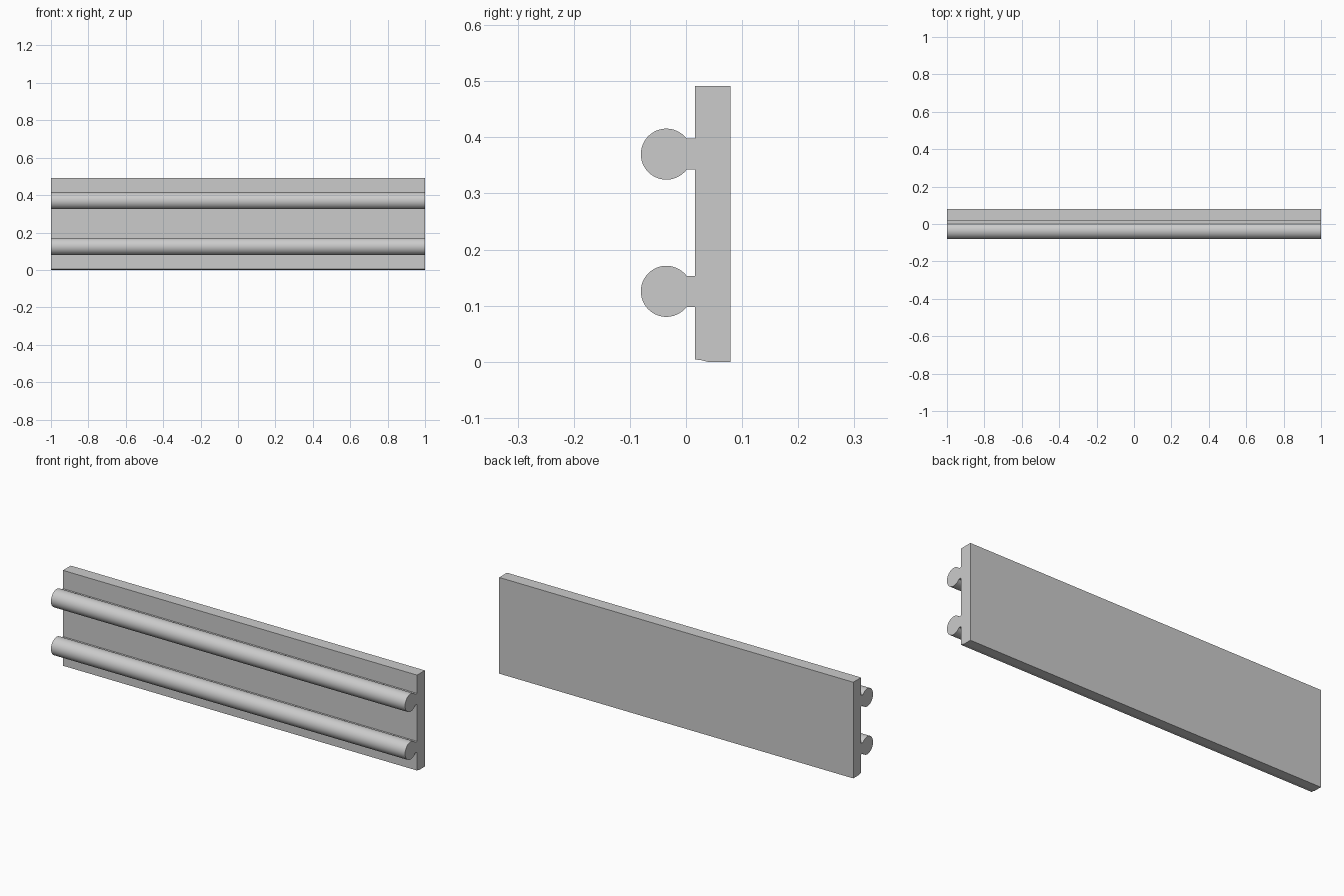
import bpy
import bmesh
import math

if "Cube" in bpy.data.objects:
    bpy.data.objects.remove(bpy.data.objects["Cube"], do_unlink=True)

HALF_LENGTH = 1.0
FRONT, BACK, TOP = 0.016, 0.079, 0.491
RAIL_Y, RAIL_RADIUS, NECK_HALF = -0.035, 0.0455, 0.0275
RAIL_HEIGHTS = (0.37, 0.1255)
ARC_STEPS = 40

# Plain grey finish
grey = bpy.data.materials.new("plain_grey")
grey.use_nodes = True
colour = (0.6, 0.6, 0.6, 1.0)
grey.diffuse_color = colour
grey.node_tree.nodes["Principled BSDF"].inputs["Base Color"].default_value = colour


def rail_outline(z):
    """Neck and round bead, traced from the upper neck edge to the lower one."""
    start = math.asin(NECK_HALF / RAIL_RADIUS)
    sweep = 2 * (math.pi - start)
    points = [(FRONT, z + NECK_HALF)]
    for i in range(ARC_STEPS + 1):
        a = start + sweep * i / ARC_STEPS
        points.append((RAIL_Y + RAIL_RADIUS * math.cos(a),
                       z + RAIL_RADIUS * math.sin(a)))
    points.append((FRONT, z - NECK_HALF))
    return points


# Cross-section: board, two beaded rails, slightly relieved lower edge
profile = [(BACK, 0.0), (BACK, TOP), (FRONT, TOP)]
for height in RAIL_HEIGHTS:
    profile += rail_outline(height)
profile += [(FRONT, 0.004), (0.026, 0.003), (0.038, 0.0)]

# Extrude the cross-section along the full length
bm = bmesh.new()
end = bm.faces.new([bm.verts.new((-HALF_LENGTH, y, z)) for y, z in profile])
result = bmesh.ops.extrude_face_region(bm, geom=[end], use_keep_orig=True)
moved = [g for g in result["geom"] if isinstance(g, bmesh.types.BMVert)]
bmesh.ops.translate(bm, verts=moved, vec=(2 * HALF_LENGTH, 0, 0))
bmesh.ops.recalc_face_normals(bm, faces=bm.faces)
mesh = bpy.data.meshes.new("railed_board")
bm.to_mesh(mesh)
bm.free()
mesh.materials.append(grey)

board = bpy.data.objects.new("railed_board", mesh)
bpy.context.collection.objects.link(board)

# Smooth beads, crisp board edges
bpy.ops.object.select_all(action="DESELECT")
board.select_set(True)
bpy.context.view_layer.objects.active = board
bpy.ops.object.shade_smooth_by_angle(angle=math.radians(12))
